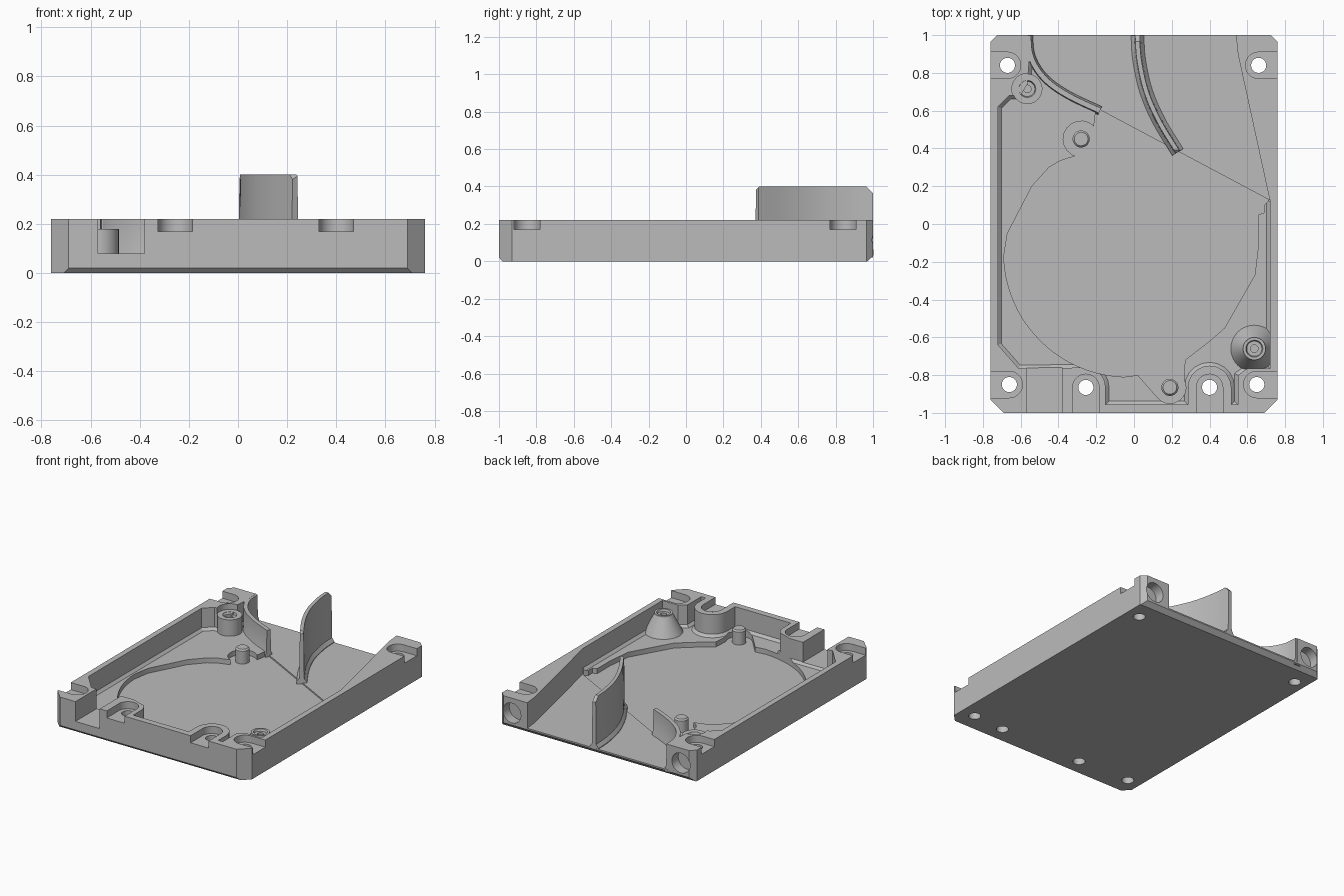
import bpy, bmesh
from math import cos, sin, radians, pi
from mathutils import Vector, Matrix

if "Cube" in bpy.data.objects:
    bpy.data.objects.remove(bpy.data.objects["Cube"])

GREY = (0.5, 0.5, 0.5, 1)
grey = bpy.data.materials.new("plain grey")
grey.use_nodes = True
grey.diffuse_color = GREY
grey.node_tree.nodes["Principled BSDF"].inputs["Base Color"].default_value = GREY


def finish(bm, name):
    bmesh.ops.recalc_face_normals(bm, faces=bm.faces)
    mesh = bpy.data.meshes.new(name)
    bm.to_mesh(mesh)
    bm.free()
    mesh.materials.append(grey)
    obj = bpy.data.objects.new(name, mesh)
    bpy.context.collection.objects.link(obj)
    return obj


def prism_bm(points, z0, z1, bevel=0):
    bm = bmesh.new()
    base = bm.faces.new([bm.verts.new((x, y, z0)) for x, y in points])
    top = bmesh.ops.extrude_face_region(bm, geom=[base])["geom"]
    bmesh.ops.translate(bm, vec=(0, 0, z1 - z0),
                        verts=[g for g in top if isinstance(g, bmesh.types.BMVert)])
    if bevel:
        low = [e for e in bm.edges if all(v.co.z < z0 + 1e-4 for v in e.verts)]
        bmesh.ops.recalc_face_normals(bm, faces=bm.faces)
        bmesh.ops.bevel(bm, geom=low, offset=bevel, segments=1, affect='EDGES', clamp_overlap=True)
    return bm


def slice_off(bm, point, normal):
    geom = bm.verts[:] + bm.edges[:] + bm.faces[:]
    bmesh.ops.bisect_plane(bm, geom=geom, plane_co=point, plane_no=normal, clear_outer=True)
    bmesh.ops.holes_fill(bm, edges=[e for e in bm.edges if e.is_boundary])


def arc(cx, cy, r, start, end, n):
    angles = [radians(start + (end - start) * i / n) for i in range(n + 1)]
    return [(cx + r * cos(a), cy + r * sin(a)) for a in angles]


def cut(target, bm):
    cutter = finish(bm, "cutter")
    cutter.hide_render = True
    mod = target.modifiers.new("cut", 'BOOLEAN')
    mod.operation, mod.solver, mod.object = 'DIFFERENCE', 'EXACT', cutter
    bpy.context.view_layer.objects.active = target
    bpy.ops.object.modifier_apply(modifier=mod.name)
    bpy.data.objects.remove(cutter)


def box(x0, x1, y0, y1, z0, z1):
    return prism_bm([(x0, y0), (x1, y0), (x1, y1), (x0, y1)], z0, z1)


def disc(x, y, r, z0, z1):
    return prism_bm(arc(x, y, r, 0, 348.75, 31), z0, z1)


def lathe_bm(profile, x, y, n=40):
    # revolve (radius, height) pairs; the last pair lies on the axis
    bm = bmesh.new()
    rings = [[bm.verts.new((px, py, z)) for px, py in arc(x, y, r, 0, 360 - 360 / n, n - 1)]
             for r, z in profile[:-1]]
    for a, b in zip(rings, rings[1:]):
        for i in range(n):
            j = (i + 1) % n
            bm.faces.new((a[i], a[j], b[j], b[i]))
    tip = bm.verts.new((x, y, profile[-1][1]))
    for i in range(n):
        bm.faces.new((rings[-1][i], rings[-1][(i + 1) % n], tip))
    bm.faces.new(rings[0])
    return bm


def smooth_path(pts, n=5):
    # Catmull-Rom interpolation through the control points
    p = [Vector(q) for q in pts]
    p = [2 * p[0] - p[1]] + p + [2 * p[-1] - p[-2]]
    out = []
    for a, b, c, d in zip(p, p[1:], p[2:], p[3:]):
        for i in range(n):
            t = i / n
            out.append(0.5 * (2 * b + (c - a) * t + (2 * a - 5 * b + 4 * c - d) * t * t
                              + (3 * b - a - 3 * c + d) * t ** 3))
    return out + [p[-2]]


def ribbon_bm(path, sections):
    # sweep a symmetric wall of (half width, height) pairs along a ground path
    bm = bmesh.new()
    rows = []
    for i, p in enumerate(path):
        t = (path[min(i + 1, len(path) - 1)] - path[max(i - 1, 0)]).normalized()
        side = Vector((-t.y, t.x))
        loop = [(w, z) for w, z in sections] + [(-w, z) for w, z in reversed(sections)]
        rows.append([bm.verts.new((*(p + side * w), z)) for w, z in loop])
    n = len(rows[0])
    for a, b in zip(rows, rows[1:]):
        for i in range(n):
            j = (i + 1) % n
            bm.faces.new((a[i], a[j], b[j], b[i]))
    bm.faces.new(rows[0])
    bm.faces.new(rows[-1])
    return bm


H, LEDGE, OUTLET, POCKET = 0.22, 0.065, 0.04, 0.03

# Tray block with chamfered corners and lower front and back edges
W, F, B = 0.76, 0.07, 0.035
bm = prism_bm([(-W + F, -1), (W - F, -1), (W, -1 + F), (W, 1 - B), (W - B, 1),
               (-W + B, 1), (-W, 1 - B), (-W, -1 + F)], 0, H)
slice_off(bm, (0, -1, 0.02), (0, -1, -1))
slice_off(bm, (0, 1, 0.03), (0, 1, -1))
tray = finish(bm, "tray")

# Main cavity, stepping around the front screw bosses
cavity = [(0.72, 0.13), (0.72, -0.765), (0.60, -0.765), (0.55, -0.80), (0.55, -0.955), (0.515, -0.955)]
cavity += arc(0.40, -0.865, 0.115, 0, 180, 10)
cavity += [(0.285, -0.955), (-0.15, -0.955)]
cavity += arc(-0.255, -0.865, 0.105, 0, 90, 5)
cavity += [(-0.61, -0.765), (-0.72, -0.64), (-0.72, 0.62), (-0.66, 0.68),
           (-0.60, 0.68), (-0.565, 0.74), (-0.555, 0.86), (-0.30, 0.70), (0, 0.6)]
cut(tray, prism_bm(cavity, LEDGE, 0.5, 0.018))

# Outlet channel open to the back
fin_path = smooth_path([(-0.56, 0.997), (-0.55, 0.9), (-0.51, 0.815), (-0.44, 0.74),
                        (-0.33, 0.67), (-0.18, 0.6)])
outlet = [(-0.56, 1.1)] + [tuple(p) for p in fin_path]
outlet += [(0.72, 0.12), (0.55, 0.9), (0.53, 1.1)]
cut(tray, prism_bm(outlet, OUTLET, 0.5))

# Round sunken floor with lobes around the two studs
pocket = [(0.715, 0.128), (0.69, 0.1), (0.69, 0.06), (0.66, 0.05), (0.66, -0.1), (0.64, -0.27),
          (0.48, -0.55), (0.40, -0.62), (0.27, -0.72)]
pocket += arc(0.19, -0.865, 0.085, 30, -140, 10) + [(0.02, -0.80)]
pocket += arc(-0.03, -0.15, 0.66, 268, 182, 20)
pocket += [(-0.67, -0.05), (-0.54, 0.2), (-0.45, 0.3), (-0.39, 0.335), (-0.31, 0.36)]
pocket += arc(-0.28, 0.45, 0.095, 240, 45, 10) + [(-0.2, 0.615)]
cut(tray, prism_bm(pocket, POCKET, 0.5))

# Cable notch in the front wall
cut(tray, box(-0.57, -0.38, -1.1, -0.75, 0.08, 0.5))

# Screw holes with recesses open to the nearest side
R = 0.07
for x, y, dx in [(-0.67, 0.84, -1), (0.66, 0.84, 1), (-0.66, -0.85, -1), (0.65, -0.85, 1),
                 (-0.255, -0.865, 0), (0.40, -0.865, 0)]:
    if dx:
        turn = 90 if dx < 0 else -90
        slot = arc(x, y, R, 90 * dx, 270 * dx, 14) + [(dx, y - R * dx * dx * dx), (dx, y + R * dx)]
        slot = arc(x, y, R, 180 + turn, turn if dx > 0 else turn + 360, 14)
        slot = [(x - dx * R * sin(pi * i / 14), y + R * cos(pi * i / 14)) for i in range(15)]
        slot += [(dx, y - R), (dx, y + R)]
    else:
        slot = arc(x, y, R, 0, 180, 14) + [(x - R, -1.1), (x + R, -1.1)]
    cut(tray, prism_bm(slot, 0.17, 0.5))
    cut(tray, disc(x, y, 0.04, -0.1, 0.5))

# Round sockets in the back corners
for x in (-0.66, 0.66):
    bm = disc(0, 0, 0.07, -0.07, 0.1)
    bmesh.ops.transform(bm, verts=bm.verts,
                        matrix=Matrix.Translation((x, 1, 0.115)) @ Matrix.Rotation(-pi / 2, 4, 'X'))
    cut(tray, bm)

# Clearance above the corner post
cut(tray, disc(-0.565, 0.715, 0.082, 0.178, 0.5))
parts = [tray]

# Corner post and conical post with screw sockets
parts.append(finish(lathe_bm([(0.08, 0.04), (0.08, 0.18), (0.045, 0.18), (0.04, 0.165), (0.02, 0.165),
                              (0.02, 0.12), (0, 0.12)], -0.565, 0.715), "corner_post"))
bm = lathe_bm([(0.132, 0.05), (0.06, 0.19), (0.06, 0.2), (0.045, 0.2), (0.04, 0.185), (0.02, 0.185),
               (0.02, 0.15), (0, 0.15)], 0.637, -0.66)
slice_off(bm, (0.735, 0, 0), (1, 0, 0))
parts.append(finish(bm, "cone_post"))

# Locating studs
for name, x, y in [("rear_stud", -0.28, 0.45), ("front_stud", 0.19, -0.865)]:
    parts.append(finish(lathe_bm([(0.045, 0.02), (0.045, 0.12), (0.036, 0.13), (0, 0.13)], x, y), name))

# Curved channel fin
parts.append(finish(ribbon_bm(fin_path, [(0.024, 0.02), (0.024, 0.05), (0.016, 0.07), (0.014, 0.219)]),
                    "channel_fin"))

# Tall guide vane with clipped upper corners
vane_path = smooth_path([(0.018, 1), (0.027, 0.87), (0.065, 0.7), (0.135, 0.54), (0.232, 0.38)])
bm = ribbon_bm(vane_path, [(0.034, 0.02), (0.034, 0.045), (0.016, 0.07), (0.012, 0.4)])
slice_off(bm, (0, 1, 0.365), (0, 1, 1))
slice_off(bm, (0, 0.38, 0.388), (0, -1, 1))
slice_off(bm, (0, 1, 0.03), (0, 1, -1))
parts.append(finish(bm, "guide_vane"))

# Smooth the curved walls, keep edges sharp
bpy.ops.object.select_all(action='DESELECT')
for obj in parts:
    obj.select_set(True)
bpy.context.view_layer.objects.active = tray
bpy.ops.object.shade_smooth_by_angle(angle=radians(25))
